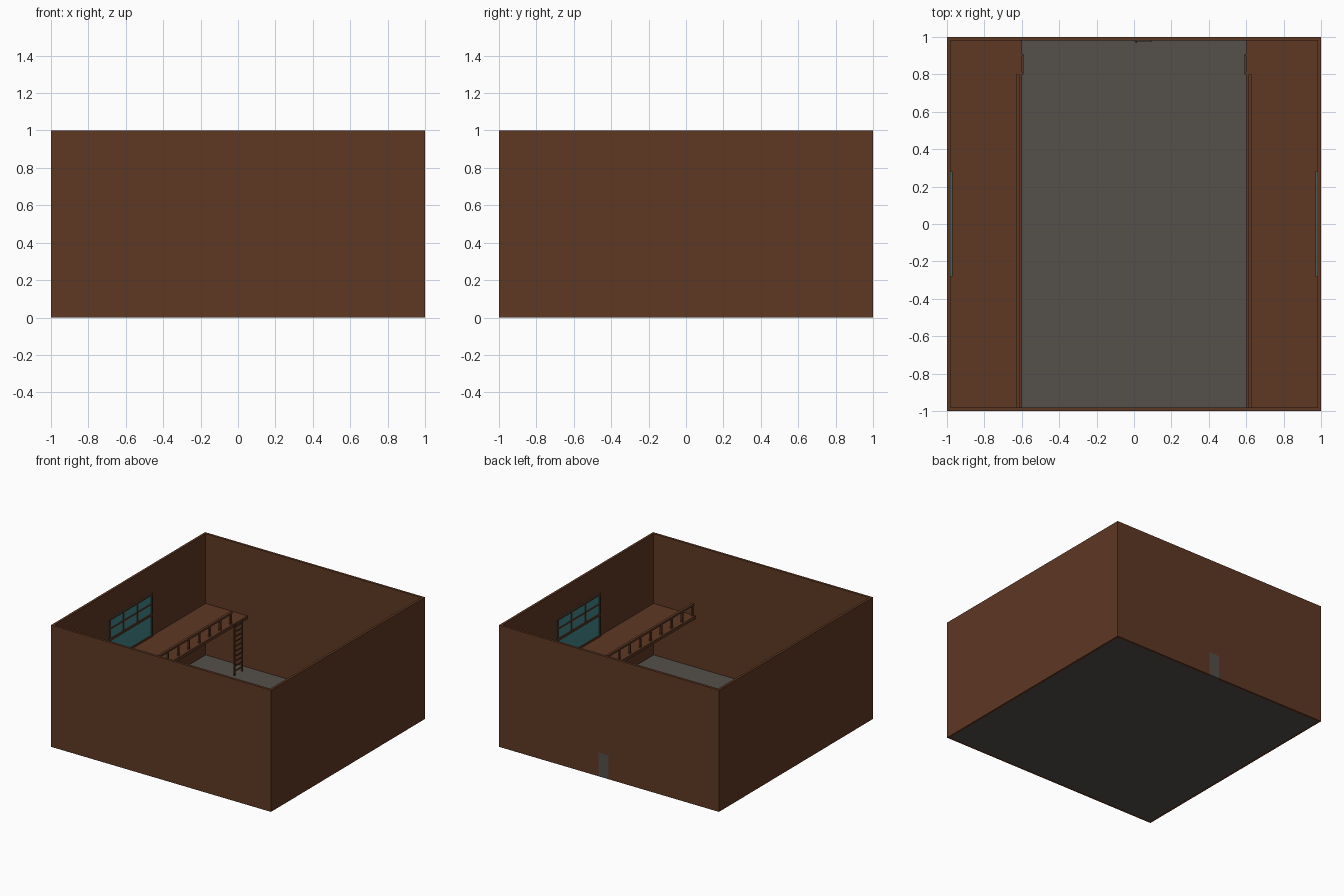
import bpy

if "Cube" in bpy.data.objects:
    bpy.data.objects.remove(bpy.data.objects["Cube"])


def material(name, rgb):
    m = bpy.data.materials.new(name)
    m.diffuse_color = (*rgb, 1)
    m.use_nodes = True
    m.node_tree.nodes["Principled BSDF"].inputs["Base Color"].default_value = m.diffuse_color
    return m


BROWN = material("brown wood", (0.112, 0.0395, 0.0176))
GREY = material("grey stone", (0.089, 0.080, 0.068))
TEAL = material("teal glass", (0.055, 0.235, 0.25))
T = 0.98      # inner wall face
DECK = 0.427  # deck top


def make(name, verts, faces, mat):
    me = bpy.data.meshes.new(name)
    me.from_pydata(verts, [], faces)
    me.materials.append(mat)
    ob = bpy.data.objects.new(name, me)
    bpy.context.collection.objects.link(ob)
    return ob


def boxes(name, spans, mat):
    """One object made of axis-aligned boxes given as (x0, x1, y0, y1, z0, z1)."""
    verts, faces = [], []
    for x0, x1, y0, y1, z0, z1 in spans:
        n = len(verts)
        x0, x1 = sorted((x0, x1))
        verts += [(x, y, z) for z in (z0, z1)
                  for x, y in ((x0, y0), (x1, y0), (x1, y1), (x0, y1))]
        faces += [[n + i for i in f] for f in (
            (3, 2, 1, 0), (4, 5, 6, 7), (0, 1, 5, 4),
            (1, 2, 6, 5), (2, 3, 7, 6), (3, 0, 4, 7))]
    return make(name, verts, faces, mat)


# Floor and plain walls
boxes("floor", [(-T, T, -T, T, 0, 0.004)], GREY)
boxes("front_wall", [(-1, 1, -1, -T, 0, 1)], BROWN)
for side, s in (("left", -1), ("right", 1)):
    boxes(side + "_wall", [(s * T, s, -T, T, 0, 1)], BROWN)

# Back wall: outline with a doorway notch, extruded through its thickness
D0, D1, DH = 0.003, 0.095, 0.195
outline = [(-1, 0), (D0, 0), (D0, DH), (D1, DH), (D1, 0), (1, 0), (1, 1), (-1, 1)]
n = len(outline)
make("back_wall",
     [(x, y, z) for y in (T, 1) for x, z in outline],
     [list(range(n)), list(range(2 * n - 1, n - 1, -1))]
     + [[(i + 1) % n, i, n + i, n + (i + 1) % n] for i in range(n)], BROWN)

# Door and handle
boxes("door", [(D0, D1, 0.975, 1, 0, DH)], GREY)
boxes("door_handle", [(0.008, 0.016, 0.967, 0.975, 0.088, 0.098)], BROWN)

for side, s in (("left", -1), ("right", 1)):
    # Raised deck along the side wall
    boxes(side + "_deck", [(s * T, s * 0.6, -T, T, DECK - 0.025, DECK)], BROWN)

    # Railing: hand rail and posts
    rail = [(s * 0.632, s * 0.612, -T, 0.8, 0.508, 0.524)]
    posts = 14
    for i in range(posts):
        y = -T + 0.01 + i * (0.8 + T - 0.02) / (posts - 1)
        rail.append((s * 0.629, s * 0.615, y - 0.008, y + 0.008, DECK, 0.508))
    boxes(side + "_railing", rail, BROWN)

    # Ladder: two stiles and rungs
    x0, x1 = s * 0.6, s * 0.59
    ladder = [(x0, x1, 0.80, 0.812, 0, DECK), (x0, x1, 0.898, 0.91, 0, DECK)]
    ladder += [(s * 0.598, s * 0.592, 0.812, 0.898, z - 0.005, z + 0.005)
               for z in (0.04 * k for k in range(1, 11))]
    boxes(side + "_ladder", ladder, BROWN)

    # Window glass with frame, and bars across the upper half
    w, z0, z1 = 0.28, DECK, 0.78
    boxes(side + "_window_glass", [(s * T, s * 0.976, -w, w, z0, z1)], TEAL)
    a, b, f = s * T, s * 0.97, 0.014
    frame = [(a, b, -w, w, z1 - f, z1), (a, b, -w, w, z0, z0 + f),
             (a, b, -w, -w + f, z0 + f, z1 - f), (a, b, w - f, w, z0 + f, z1 - f),
             (a, b, -w + f, w - f, 0.598, 0.616)]
    boxes(side + "_window_frame", frame, BROWN)
    c = s * 0.972
    bars = [(a, c, -w + f, w - f, 0.688, 0.70)]
    bars += [(a, c, y - 0.006, y + 0.006, 0.616, z1 - f) for y in (-0.09, 0.09)]
    boxes(side + "_window_bars", bars, BROWN)
